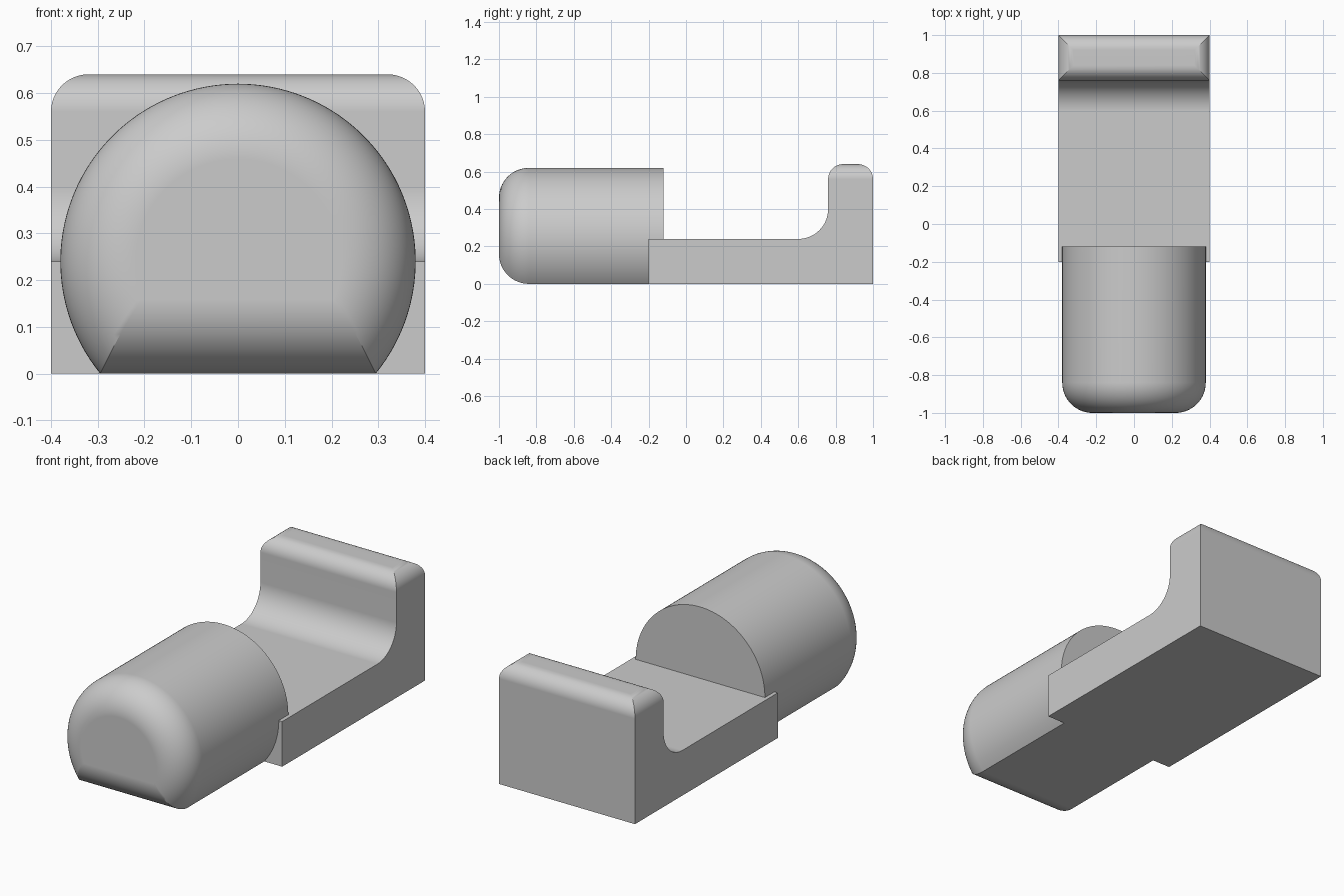
import bpy
import bmesh
from math import sin, cos, pi, sqrt, atan2, radians

cube = bpy.data.objects.get("Cube")
if cube:
    bpy.data.objects.remove(cube, do_unlink=True)

grey = bpy.data.materials.new("plain_grey")
grey.use_nodes = True
colour = (0.6, 0.6, 0.6, 1)
grey.diffuse_color = colour
grey.node_tree.nodes["Principled BSDF"].inputs["Base Color"].default_value = colour


def loft(bm, rings, start=True, end=True):
    """Skin a row of closed rings, with optional end caps."""
    rows = [[bm.verts.new(p) for p in ring] for ring in rings]
    for a, b in zip(rows, rows[1:]):
        for i in range(len(a)):
            j = (i + 1) % len(a)
            bm.faces.new((a[i], a[j], b[j], b[i]))
    if start:
        bm.faces.new(rows[0])
    if end:
        bm.faces.new(rows[-1])


def finish(bm, name):
    bmesh.ops.remove_doubles(bm, verts=bm.verts, dist=0.0001)
    bmesh.ops.recalc_face_normals(bm, faces=bm.faces)
    mesh = bpy.data.meshes.new(name)
    bm.to_mesh(mesh)
    bm.free()
    mesh.materials.append(grey)
    obj = bpy.data.objects.new(name, mesh)
    bpy.context.collection.objects.link(obj)
    bpy.ops.object.select_all(action="DESELECT")
    obj.select_set(True)
    bpy.context.view_layer.objects.active = obj
    bpy.ops.object.shade_smooth_by_angle(angle=radians(25))
    weighted = obj.modifiers.new("even_shading", "WEIGHTED_NORMAL")
    weighted.keep_sharp = True


def quarter(steps):
    return [pi / 2 * i / steps for i in range(steps + 1)]


# Round body: a circle with a flat underside, rounded over at the front
radius, axis, rounding = 0.38, 0.24, 0.16


def body_ring(inset, y, count=96):
    r, drop = radius - inset, axis - inset
    half = sqrt(r * r - drop * drop)
    first = atan2(-drop, half)
    sweep = pi - 2 * first
    angles = [first + sweep * i / count for i in range(count + 1)]
    return [(r * cos(a), y, axis + r * sin(a)) for a in angles]


rings = [body_ring(0, -0.12)]
for a in quarter(16):
    rings.append(body_ring(rounding * (1 - cos(a)), -1 + rounding * (1 - sin(a))))
bm = bmesh.new()
loft(bm, rings)
finish(bm, "round_body")

# Base plate with a curved rise into the end stop
lip = 0.08
top = 0.64
profile = [(1, top - lip), (1, 0), (-0.2, 0), (-0.2, 0.24)]
profile += [(0.6 + 0.16 * sin(a), 0.4 - 0.16 * cos(a)) for a in quarter(16)]
profile.append((0.76, top - lip))
bm = bmesh.new()
loft(bm, [[(x, y, z) for y, z in profile] for x in (-0.4, 0.4)])
seat = [f for f in bm.faces if all(abs(v.co.z - top + lip) < 0.001 for v in f.verts)]
bmesh.ops.delete(bm, geom=seat, context="FACES_ONLY")

# Rounded top of the stop, mitred at its corners
cap = []
for a in quarter(12):
    d, z = lip * (1 - cos(a)), top - lip + lip * sin(a)
    x, near, far = 0.4 - d, 0.76 + d, 1 - d
    cap.append([(-x, near, z), (x, near, z), (x, far, z), (-x, far, z)])
loft(bm, cap, start=False)
finish(bm, "base_with_end_stop")
